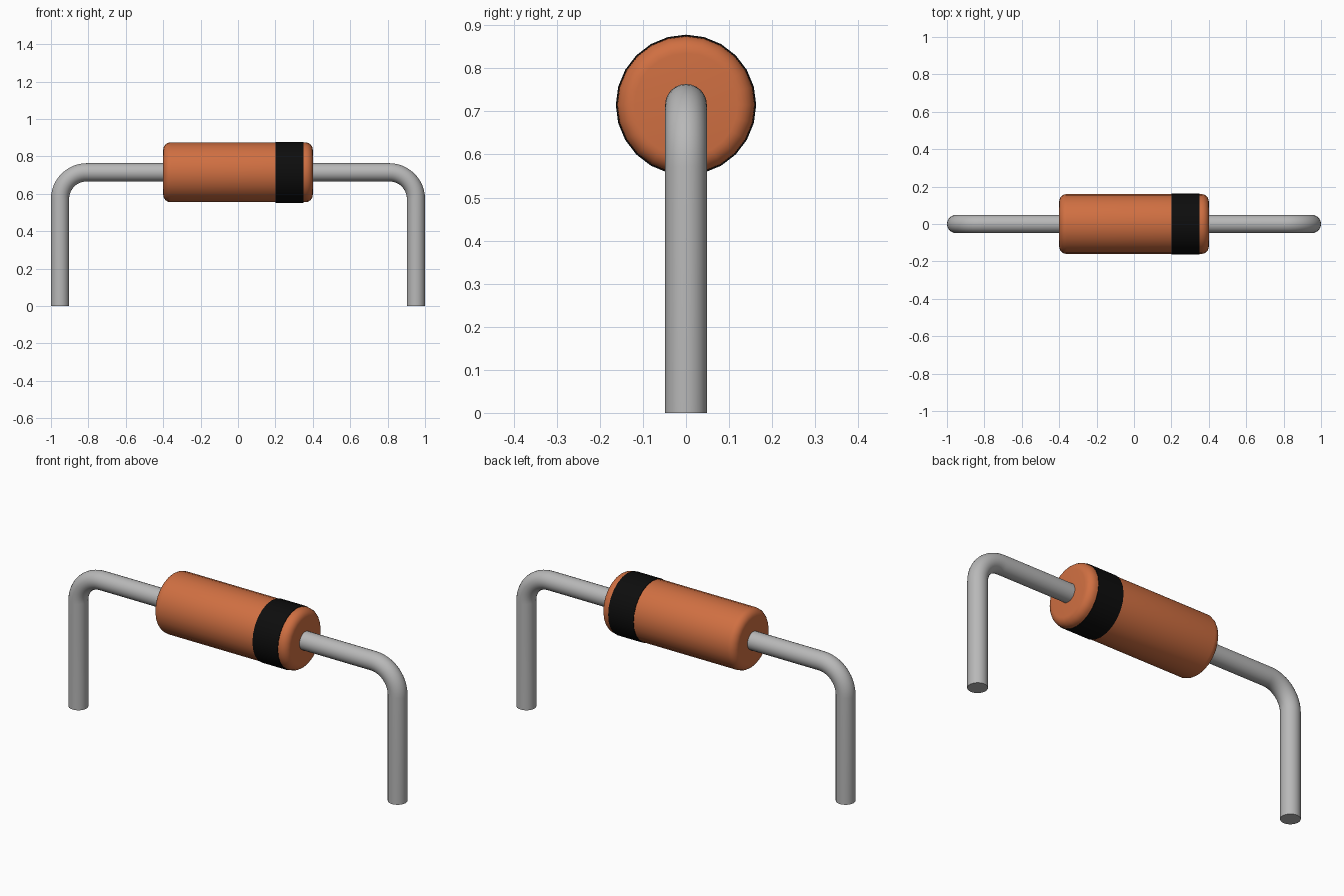
import bpy, bmesh, math
from mathutils import Vector

cube = bpy.data.objects.get("Cube")
if cube:
    bpy.data.objects.remove(cube, do_unlink=True)

AXIS_Z = 0.715      # height of the body axis
BODY_R = 0.16
LEAD_R = 0.0485
LEAD_X = 1 - LEAD_R
BEND_R = 0.143
SEGMENTS = 24


def material(name, colour):
    mat = bpy.data.materials.new(name)
    mat.use_nodes = True
    mat.diffuse_color = (*colour, 1)
    bsdf = next(n for n in mat.node_tree.nodes if n.type == 'BSDF_PRINCIPLED')
    bsdf.inputs["Base Color"].default_value = (*colour, 1)
    bsdf.inputs["Roughness"].default_value = 0.6
    return mat


def skin(name, rings, mat, caps=True, loop=False):
    """Join equal rings of points into a smooth tube, capped or closed on itself."""
    bm = bmesh.new()
    loops = [[bm.verts.new(p) for p in ring] for ring in rings]
    pairs = list(zip(loops, loops[1:]))
    if loop:
        pairs.append((loops[-1], loops[0]))
    for a, b in pairs:
        for i in range(len(a)):
            j = (i + 1) % len(a)
            bm.faces.new((a[i], a[j], b[j], b[i]))
    if caps:
        bm.faces.new(loops[0])
        bm.faces.new(loops[-1])
    bmesh.ops.recalc_face_normals(bm, faces=bm.faces)
    mesh = bpy.data.meshes.new(name)
    bm.to_mesh(mesh)
    bm.free()
    mesh.materials.append(mat)
    obj = bpy.data.objects.new(name, mesh)
    bpy.context.collection.objects.link(obj)
    bpy.ops.object.select_all(action='DESELECT')
    obj.select_set(True)
    bpy.context.view_layer.objects.active = obj
    bpy.ops.object.shade_smooth_by_angle(angle=math.radians(35))
    return obj


def ring(centre, normal, radius):
    """Circle of points around a direction lying in the xz plane."""
    side = Vector((0, 1, 0))
    up = normal.cross(side)
    angles = [2 * math.pi * i / SEGMENTS for i in range(SEGMENTS)]
    return [centre + radius * (math.cos(t) * side + math.sin(t) * up) for t in angles]


def lathe(name, profile, mat, **options):
    """Turn (x, radius) points around the body axis."""
    x_dir = Vector((1, 0, 0))
    return skin(name, [ring(Vector((x, 0, AXIS_Z)), x_dir, r) for x, r in profile],
                mat, **options)


orange = material("orange glass", (0.63, 0.16, 0.054))
black = material("black paint", (0.004, 0.004, 0.004))
grey = material("grey metal", (0.48, 0.48, 0.48))

# Body with rounded end edges
fillet = 0.04
corner = [(0.4 - fillet + fillet * math.sin(t), BODY_R - fillet + fillet * math.cos(t))
          for t in [math.pi / 2 * i / 6 for i in range(7)]]
lathe("body", [(-x, r) for x, r in reversed(corner)] + corner, orange)

# Painted polarity band, a thin sleeve around the body
lathe("polarity_band", [(0.2, BODY_R - 0.003), (0.2, BODY_R + 0.003),
                        (0.35, BODY_R + 0.003), (0.35, BODY_R - 0.003)],
      black, caps=False, loop=True)

# Bent wire leads, one on each end
for name, s in (("left_lead", 1), ("right_lead", -1)):
    rings = [ring(Vector((s * 0.38, 0, AXIS_Z)), Vector((s, 0, 0)), LEAD_R)]
    for i in range(13):
        t = math.pi / 2 * i / 12
        centre = Vector((s * (LEAD_X - BEND_R + BEND_R * math.sin(t)), 0,
                         AXIS_Z - BEND_R + BEND_R * math.cos(t)))
        rings.append(ring(centre, Vector((s * math.cos(t), 0, -math.sin(t))), LEAD_R))
    rings.append(ring(Vector((s * LEAD_X, 0, 0)), Vector((0, 0, -1)), LEAD_R))
    skin(name, rings, grey)
